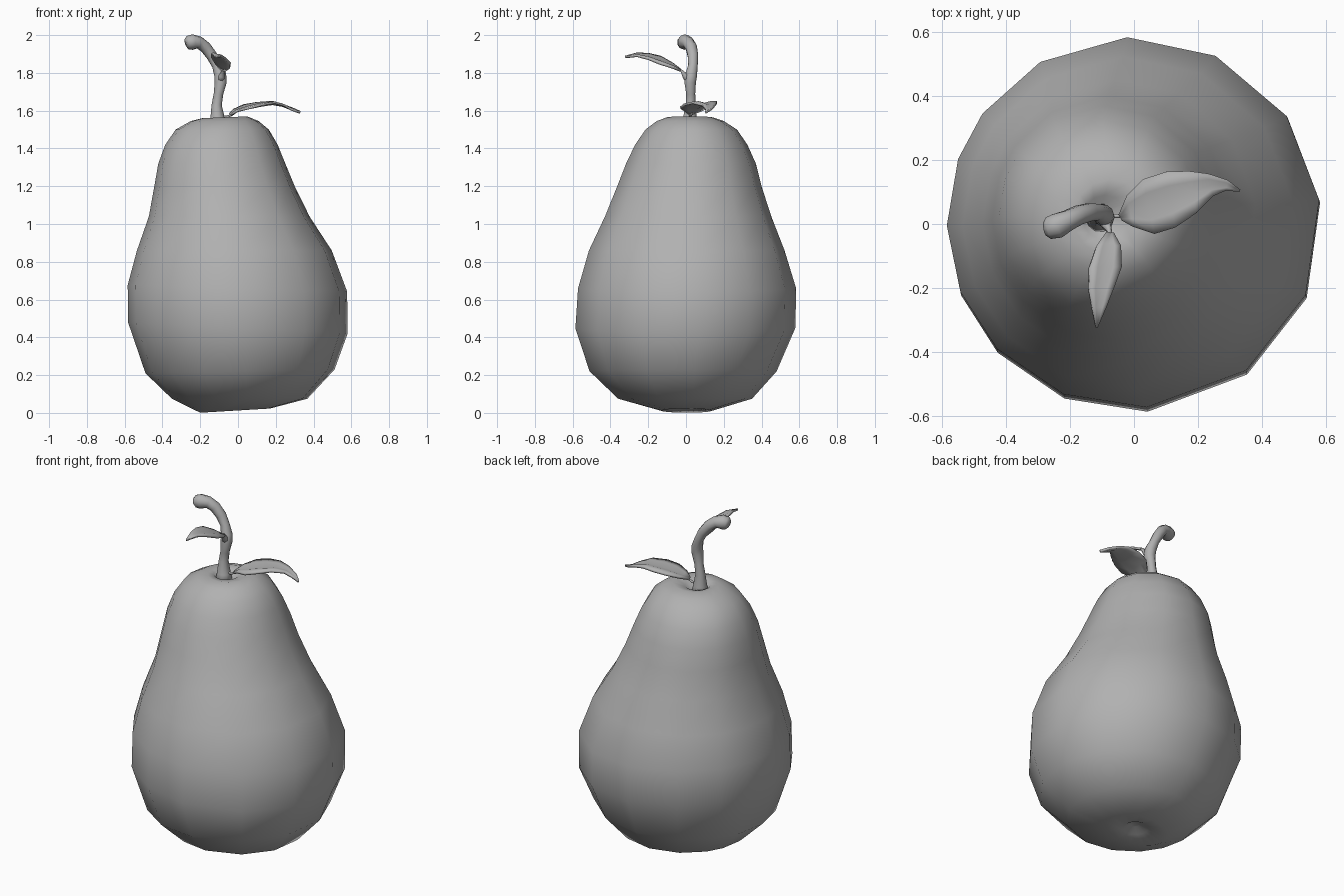
import bpy, bmesh, math
from mathutils import Vector

grey = bpy.data.materials.new("dark_grey")
grey.diffuse_color = (0.44, 0.44, 0.44, 1)


def finish(name, bm):
    bmesh.ops.recalc_face_normals(bm, faces=bm.faces)
    for f in bm.faces:
        f.smooth = True
    me = bpy.data.meshes.new(name)
    bm.to_mesh(me)
    bm.free()
    me.materials.append(grey)
    ob = bpy.data.objects.new(name, me)
    bpy.context.collection.objects.link(ob)
    return ob


def skin_rings(bm, rings):
    """Bridge consecutive rings of points and close both ends."""
    loops = [[bm.verts.new(p) for p in r] for r in rings]
    n = len(loops[0])
    for a, b in zip(loops, loops[1:]):
        for i in range(n):
            j = (i + 1) % n
            bm.faces.new((a[i], a[j], b[j], b[i]))
    for end in (loops[0], loops[-1]):
        c = bm.verts.new(sum((v.co for v in end), Vector()) / n)
        for i in range(n):
            bm.faces.new((end[i], end[(i + 1) % n], c))


# Pear body: uneven 14-sided rings given as z, x min, x max, y min, y max, z slope along x
angles = [math.radians(a) for a in
          (7, 35, 64, 92, 120, 144, 160, 181, 202, 223, 248, 274, 307, 337)]
sections = [
    (0.045, -0.03, 0.02, -0.025, 0.025, 0),
    (0.022, -0.08, 0.06, -0.07, 0.07, 0),
    (0.012, -0.20, 0.17, -0.13, 0.14, 0.06),
    (0.075, -0.35, 0.37, -0.36, 0.35, 0),
    (0.22, -0.49, 0.515, -0.512, 0.48, 0.02),
    (0.45, -0.582, 0.585, -0.587, 0.58, -0.05),
    (0.66, -0.584, 0.582, -0.573, 0.583, -0.03),
    (0.86, -0.535, 0.50, -0.515, 0.522, 0),
    (1.04, -0.472, 0.382, -0.43, 0.452, 0),
    (1.20, -0.443, 0.303, -0.365, 0.40, 0),
    (1.32, -0.422, 0.253, -0.318, 0.37, 0),
    (1.42, -0.385, 0.212, -0.27, 0.325, 0),
    (1.50, -0.33, 0.165, -0.215, 0.27, 0),
    (1.545, -0.25, 0.11, -0.155, 0.20, 0),
    (1.565, -0.19, 0.05, -0.10, 0.14, 0.04),
    (1.555, -0.16, -0.02, -0.05, 0.09, 0),
    (1.51, -0.13, -0.07, -0.01, 0.05, 0),
]
bm = bmesh.new()
skin_rings(bm, [[Vector(((x0 + x1) / 2 + (x1 - x0) / 2 * math.cos(a),
                         (y0 + y1) / 2 + (y1 - y0) / 2 * math.sin(a),
                         z + slope * (x1 - x0) / 2 * math.cos(a)))
                 for a in angles] for z, x0, x1, y0, y1, slope in sections])
finish("pear_body", bm)


def tube(name, path, sides=10):
    """Round tube through (x, y, z, radius) points."""
    pts = [Vector(p[:3]) for p in path]
    rings = []
    for i, p in enumerate(path):
        t = (pts[min(i + 1, len(pts) - 1)] - pts[max(i - 1, 0)]).normalized()
        u = Vector((0, 1, 0)).cross(t) if abs(t.y) < 0.8 else Vector((0, 0, 1)).cross(t)
        u.normalize()
        v = t.cross(u)
        rings.append([pts[i] + p[3] * (u * math.cos(k * math.tau / sides)
                                       + v * math.sin(k * math.tau / sides))
                      for k in range(sides)])
    bm = bmesh.new()
    skin_rings(bm, rings)
    return finish(name, bm)


# Curved stem with a flared foot, a knot at the upper leaf and a thick tip
tube("stem", [
    (-0.108, 0.02, 1.50, 0.05), (-0.108, 0.02, 1.56, 0.038),
    (-0.113, 0.025, 1.63, 0.027), (-0.103, 0.025, 1.69, 0.025),
    (-0.092, 0.022, 1.75, 0.032), (-0.094, 0.028, 1.79, 0.032),
    (-0.112, 0.037, 1.84, 0.026), (-0.138, 0.037, 1.89, 0.029),
    (-0.172, 0.028, 1.935, 0.031), (-0.205, 0.012, 1.96, 0.033),
    (-0.24, -0.006, 1.963, 0.041), (-0.266, -0.013, 1.96, 0.036),
    (-0.277, -0.015, 1.957, 0.022)])

# Leaf stalks
tube("upper_leaf_stalk", [
    (-0.095, 0.02, 1.755, 0.024), (-0.085, -0.006, 1.785, 0.016),
    (-0.077, -0.022, 1.81, 0.008), (-0.078, -0.045, 1.82, 0.005)], 6)
tube("lower_leaf_stalk", [
    (-0.10, 0.02, 1.565, 0.012), (-0.06, 0.025, 1.567, 0.007),
    (-0.035, 0.025, 1.577, 0.006), (-0.015, 0.035, 1.588, 0.004)], 6)


def leaf(name, rows, fold):
    """Blade from left edge and right edge points, creased along the middle."""
    bm = bmesh.new()
    strips = []
    for left, right in rows:
        l, r = Vector(left), Vector(right)
        drop = fold * (r - l).length
        strips.append([bm.verts.new(l.lerp(r, k) - Vector((0, 0, d * drop)))
                       for k, d in ((0, 0), (0.25, -0.2), (0.5, 1), (0.75, -0.2), (1, 0))])
    for a, b in zip(strips, strips[1:]):
        for i in range(4):
            bm.faces.new((a[i], a[i + 1], b[i + 1], b[i]))
    ob = finish(name, bm)
    mod = ob.modifiers.new("thickness", "SOLIDIFY")
    mod.thickness = 0.012
    mod.offset = 0
    return ob


# Broad leaf lying over the right shoulder
leaf("lower_leaf", [
    ((-0.045, 0.03, 1.58), (-0.035, 0.012, 1.58)),
    ((-0.02, 0.09, 1.605), (0.0, -0.008, 1.60)),
    ((0.03, 0.14, 1.628), (0.065, -0.03, 1.615)),
    ((0.10, 0.163, 1.640), (0.13, -0.01, 1.632)),
    ((0.17, 0.165, 1.645), (0.195, 0.035, 1.642)),
    ((0.23, 0.157, 1.632), (0.245, 0.088, 1.628)),
    ((0.29, 0.138, 1.610), (0.285, 0.105, 1.605)),
    ((0.33, 0.108, 1.592), (0.328, 0.102, 1.590))], 0.06)

# Narrow leaf pointing forward from the stem
leaf("upper_leaf", [
    ((-0.064, -0.03, 1.812), (-0.088, -0.028, 1.815)),
    ((-0.042, -0.07, 1.828), (-0.118, -0.07, 1.848)),
    ((-0.040, -0.135, 1.848), (-0.140, -0.135, 1.885)),
    ((-0.064, -0.20, 1.874), (-0.142, -0.20, 1.900)),
    ((-0.088, -0.26, 1.890), (-0.132, -0.26, 1.902)),
    ((-0.115, -0.322, 1.883), (-0.120, -0.322, 1.885))], 0.06)
